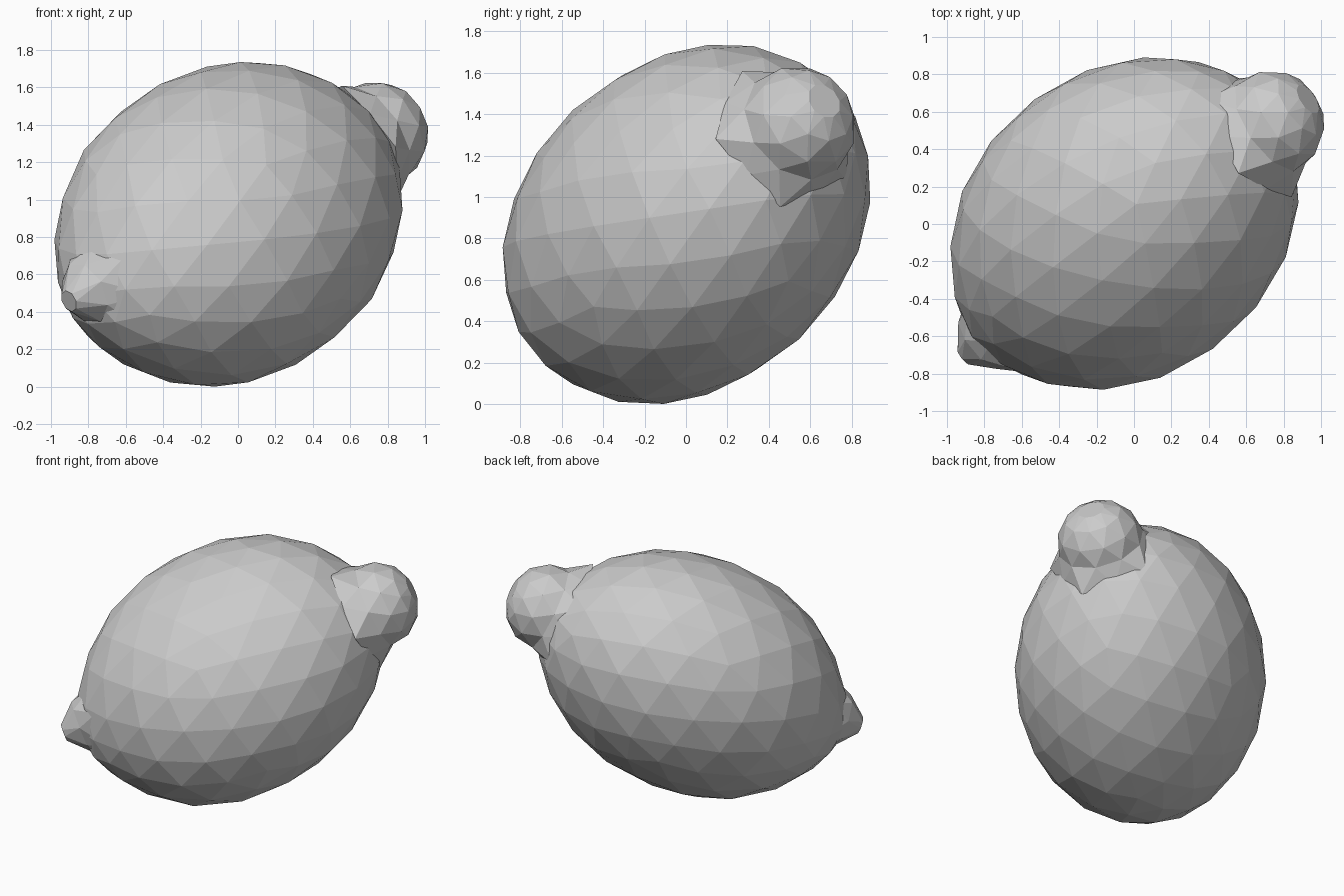
import bpy, bmesh, math
from mathutils import Vector, Matrix

if "Cube" in bpy.data.objects:
    bpy.data.objects.remove(bpy.data.objects["Cube"])

CENTRE = Vector((-0.055, 0.0, 0.87))
AXIS = Vector((0.73, 0.56, 0.40)).normalized()


def add_object(name, bm):
    bmesh.ops.recalc_face_normals(bm, faces=bm.faces)
    me = bpy.data.meshes.new(name)
    bm.to_mesh(me)
    bm.free()
    ob = bpy.data.objects.new(name, me)
    bpy.context.collection.objects.link(ob)
    return ob


def lathe(name, direction, rings, sides, star=0.0, base_shift=(0, 0, 0)):
    """Faceted knob: rings of (distance from fruit centre, radius); first ring may be ragged."""
    rot = Vector(direction).to_track_quat('Z', 'Y')
    bm = bmesh.new()
    loops = []
    for k, (t, r) in enumerate(rings):
        loop = []
        for i in range(sides):
            a = 2 * math.pi * (i + 0.5 * (k % 2)) / sides
            rr = r * (1 + (star if i % 2 else -star)) if k == 0 else r
            p = CENTRE + rot @ Vector((rr * math.cos(a), rr * math.sin(a), t))
            if k == 0:
                p += Vector(base_shift)
            loop.append(bm.verts.new(p))
        loops.append(loop)
    for k, (lo, hi) in enumerate(zip(loops, loops[1:])):
        for i in range(sides):
            j = (i + 1) % sides
            if k % 2 == 0:
                bm.faces.new((lo[i], lo[j], hi[i]))
                bm.faces.new((lo[j], hi[j], hi[i]))
            else:
                bm.faces.new((lo[i], hi[j], hi[i]))
                bm.faces.new((lo[i], lo[j], hi[j]))
    bm.faces.new(loops[0])
    bm.faces.new(loops[-1])
    return add_object(name, bm)


# Fruit body: faceted sphere stretched into a tilted ellipsoid with tapered ends
shape = Matrix(((0.893, 0.19, 0.13), (0.19, 0.81, 0.19), (0.13, 0.19, 0.757)))
root = Matrix.Identity(3)
for _ in range(8):                       # matrix square root
    root = (root + shape @ root.inverted()) * 0.5
bm = bmesh.new()
bmesh.ops.create_icosphere(bm, subdivisions=3, radius=1.012)
for v in bm.verts:
    p = root @ v.co
    along = p.dot(AXIS)
    side = p - along * AXIS
    taper = 0.2 if along < 0 else 0.13
    v.co = CENTRE + along * AXIS + side * (1 - taper * (along / 1.06) ** 4)
low = min(v.co.z for v in bm.verts)
bmesh.ops.translate(bm, verts=bm.verts, vec=(0, 0, -low))
add_object("fruit_body", bm)

# Stem knob: rounded cap with a slightly ragged collar
lathe("stem_knob", (0.73, 0.495, 0.44),
      [(0.92, 0.36), (1.06, 0.29), (1.18, 0.265), (1.28, 0.19), (1.33, 0.09)], 10, star=0.07)

# Blossom tip: small blunt point at the opposite end, blending into the underside
lathe("blossom_tip", (-0.72, -0.60, -0.35),
      [(0.93, 0.32), (1.06, 0.175), (1.18, 0.06)], 8, star=0.04, base_shift=(0.05, 0.0, -0.05))
